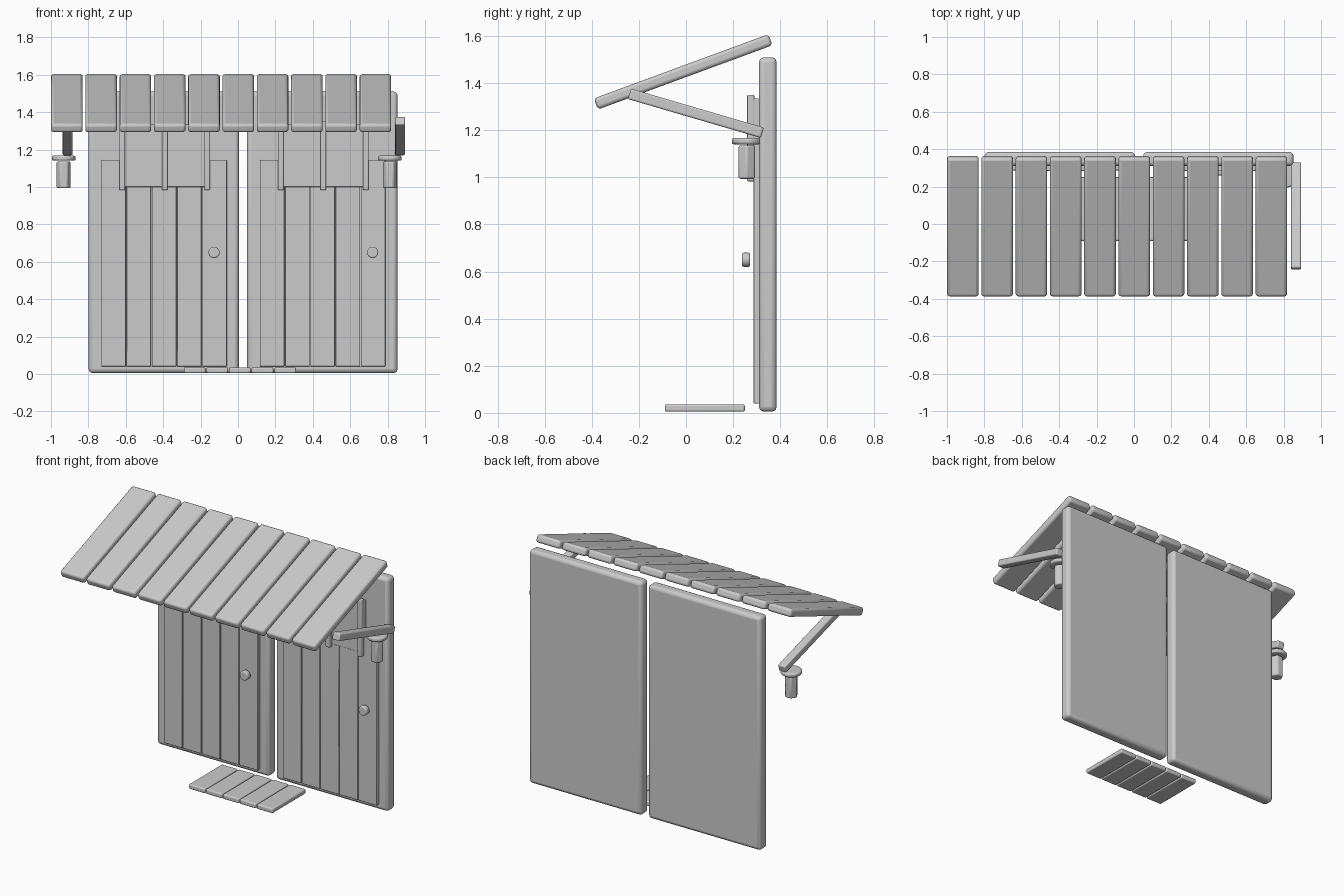
import bpy
from math import radians, pi

cube = bpy.data.objects.get("Cube")
if cube:
    bpy.data.objects.remove(cube, do_unlink=True)

grey = bpy.data.materials.new("plain_grey")
grey.use_nodes = True
grey.diffuse_color = (0.6, 0.6, 0.6, 1)
grey.node_tree.nodes["Principled BSDF"].inputs["Base Color"].default_value = (0.6, 0.6, 0.6, 1)


def finish(obj, name, bevel):
    """Name, colour, round the edges and shade smoothly."""
    obj.name = name
    obj.data.materials.append(grey)
    bpy.ops.object.transform_apply(location=False, rotation=False, scale=True)
    mod = obj.modifiers.new("rounded_edges", 'BEVEL')
    mod.width = bevel
    mod.segments = 3
    mod.limit_method = 'ANGLE'
    mod.angle_limit = radians(40)
    bpy.ops.object.shade_smooth_by_angle(angle=radians(35))
    return obj


def box(name, centre, size, bevel=0.01, tilt=0):
    bpy.ops.mesh.primitive_cube_add(size=1, location=centre, rotation=(tilt, 0, 0))
    obj = bpy.context.object
    obj.scale = size
    return finish(obj, name, bevel)


def span(name, x, y, z, bevel=0.01):
    """Box given by its lower and upper limits on each axis."""
    limits = (x, y, z)
    return box(name, [(a + b) / 2 for a, b in limits], [b - a for a, b in limits], bevel)


def cylinder(name, centre, radius, depth, sides, bevel, rotation=(0, 0, 0)):
    bpy.ops.mesh.primitive_cylinder_add(vertices=sides, radius=radius, depth=depth,
                                        location=centre, rotation=rotation)
    return finish(bpy.context.object, name, bevel)


# Two wall panels, each with a plank door, window and knob
for side, x in (("right", -0.397), ("left", 0.451)):
    span(f"{side}_wall_panel", (x - 0.402, x + 0.402), (0.31, 0.385), (0.005, 1.51), 0.022)
    for i in range(5):
        left = x - 0.334 + i * 0.135
        span(f"{side}_door_plank_{i + 1}", (left, left + 0.131), (0.287, 0.315), (0.04, 1.145), 0.004)
    span(f"{side}_window_panel", (x - 0.235, x + 0.245), (0.283, 0.315), (1.0, 1.335), 0.004)
    for i in range(3):
        bar = x - 0.222 + i * 0.227
        span(f"{side}_window_bar_{i + 1}", (bar - 0.015, bar + 0.015), (0.26, 0.29), (0.983, 1.35), 0.005)
    cylinder(f"{side}_door_knob", (x + 0.269, 0.255, 0.65), 0.03, 0.034, 24, 0.007, (pi / 2, 0, 0))

# Sloping roof boards
for i in range(10):
    box(f"roof_board_{i + 1}", (-0.915 + i * 0.1833, -0.012, 1.448),
        (0.169, 0.79, 0.05), 0.015, radians(20.2))

# Roof braces
for side, x in (("right", -0.911), ("left", 0.867)):
    box(f"{side}_roof_brace", (x, 0.042, 1.272), (0.053, 0.588, 0.046), 0.008, radians(-16.3))

# Hanging lamps with a round cap
for side, x in (("right", -0.932), ("left", 0.812)):
    cylinder(f"{side}_lamp_cap", (x, 0.258, 1.154), 0.063, 0.027, 32, 0.009)
    cylinder(f"{side}_lamp_body", (x, 0.258, 1.065), 0.04, 0.142, 6, 0.008)
    bpy.context.object.rotation_euler.z = pi / 6

# Slatted doorstep
for i in range(5):
    left = -0.29 + i * 0.121
    span(f"doorstep_slat_{i + 1}", (left, left + 0.116), (-0.09, 0.25), (0.005, 0.036), 0.008)
